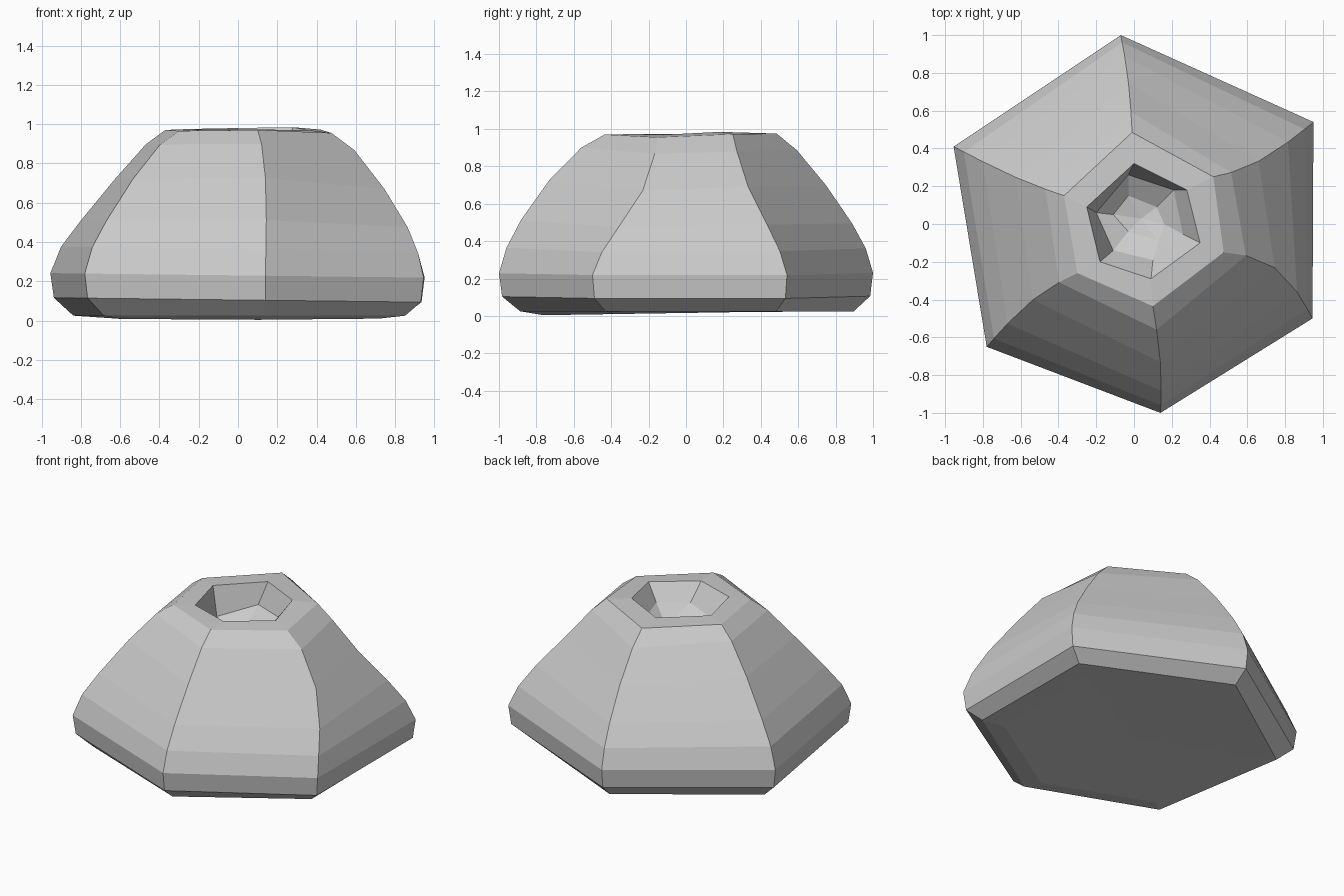
import bpy, bmesh, math
from mathutils import Vector

if "Cube" in bpy.data.objects:
    bpy.data.objects.remove(bpy.data.objects["Cube"])

# Six irregular spokes, counter-clockwise from the back: outer foot, rim edge, mid-slope bend
foot = [(-.07, 1), (-.955, .41), (-.78, -.65), (.14, -1), (.945, -.50), (.95, .54)]
rim = [(-.01, .485, .975), (-.37, .15, .97), (-.30, -.26, .965),
       (.10, -.435, .97), (.475, -.15, .955), (.42, .25, .972)]
bend = [(.01, .01, 0), (.03, -.03, .02), (0, .05, .02),
        (.02, -.02, .025), (.04, .09, -.03), (-.02, -.06, -.01)]

# Slope profile: (spread from rim to foot, height)
slope = [(.2, .885), (.49, .70), (.77, .495), (.92, .36),
         (1, .23), (.97, .105), (.80, .025)]

# Crater rings from the floor up: uneven floor, wall break, lip
crater = [
    [(-.03, .15, .77), (-.11, .05, .74), (-.03, -.04, .75),
     (.13, -.09, .81), (.16, 0, .78), (.12, .09, .76)],
    [(-.03, .26, .84), (-.20, .06, .79), (-.11, -.14, .82),
     (.10, -.19, .86), (.26, -.055, .87), (.21, .18, .83)],
    [(0, .32, .98), (-.25, .09, .975), (-.18, -.20, .972),
     (.09, -.29, .972), (.35, -.10, .97), (.28, .18, .984)],
]


def slope_ring(t, z):
    ring = []
    for f, r, b in zip(foot, rim, bend):
        p = Vector((*r[:2], z)).lerp(Vector((*f, z)), t)
        if z > .2:      # only the flank above the foot bows
            p += Vector(b) * math.sin(math.pi * t)
        if .05 < z < .4:     # foot band dips slightly to the right
            p.z -= .012 * p.x
        ring.append(p)
    return ring


# Rings ordered from crater floor, over the lip, down the slope and under the base
rings = crater + [rim] + [slope_ring(t, z) for t, z in slope]
rings.append([(x * .76, y * .76, .016 + .012 * y) for x, y in foot])

bm = bmesh.new()
loops = [[bm.verts.new(p) for p in ring] for ring in rings]
for a, b in zip(loops, loops[1:]):
    for i in range(6):
        j = (i + 1) % 6
        bm.faces.new((a[i], b[i], b[j], a[j]))


# Close crater floor and underside with centre fans
def cap(loop, centre):
    c = bm.verts.new(centre)
    for i in range(6):
        bm.faces.new((loop[i], loop[(i + 1) % 6], c))


cap(loops[0], (.04, .03, .755))
cap(loops[-1], (.03, 0, .025))
bmesh.ops.recalc_face_normals(bm, faces=bm.faces)

mesh = bpy.data.meshes.new("crater_mound")
bm.to_mesh(mesh)
bm.free()
mound = bpy.data.objects.new("crater_mound", mesh)
bpy.context.collection.objects.link(mound)
